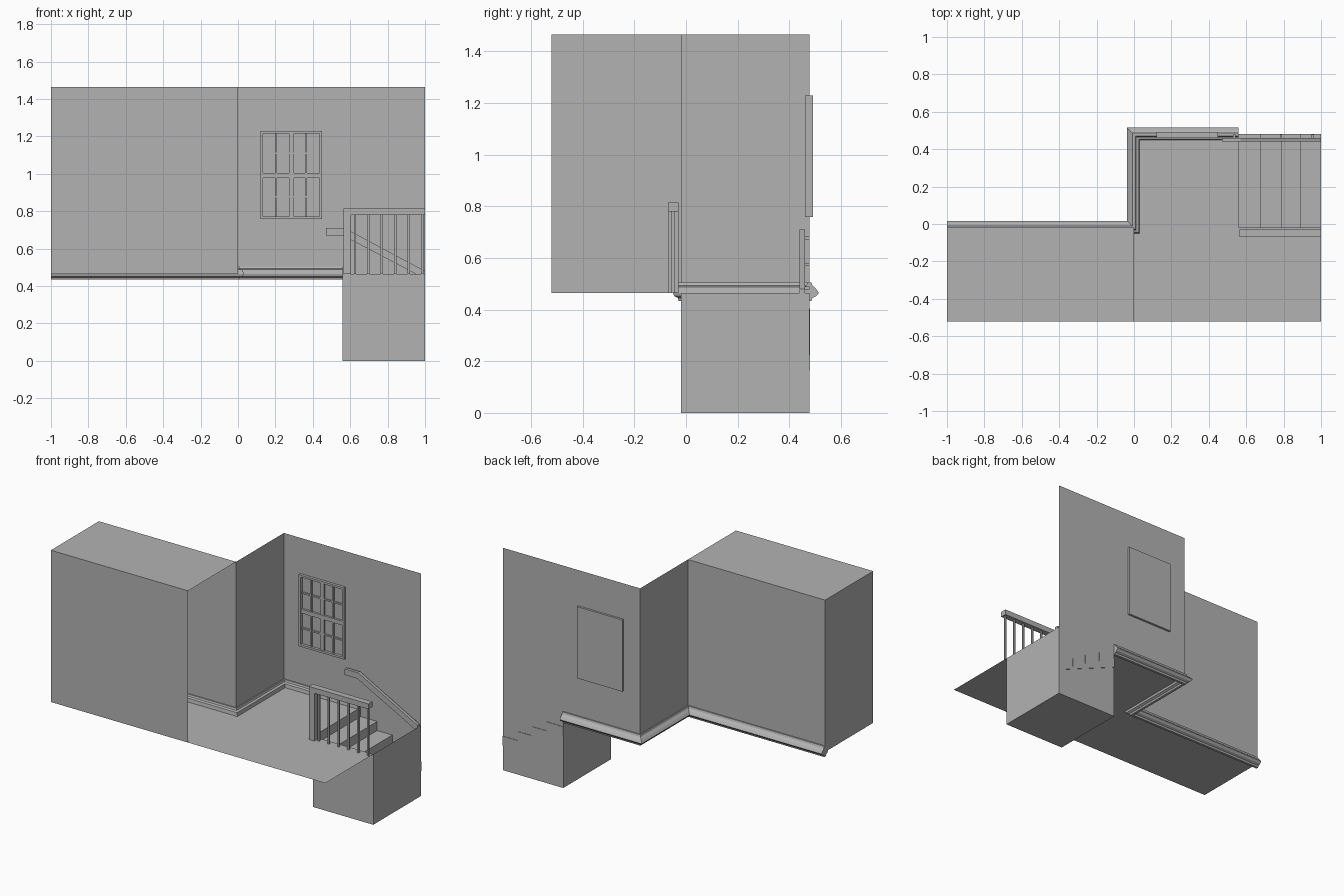
import bpy, bmesh
from mathutils import Vector

if "Cube" in bpy.data.objects:
    bpy.data.objects.remove(bpy.data.objects["Cube"])

grey = bpy.data.materials.new("plain grey")
grey.diffuse_color = (0.45, 0.45, 0.45, 1)
grey.use_nodes = True
grey.node_tree.nodes["Principled BSDF"].inputs["Base Color"].default_value = grey.diffuse_color

FLOOR, TOP = 0.465, 1.465        # floor and wall-top heights
FRONT, MID, BACK = -0.52, -0.02, 0.478
STAIR = 0.56                     # x where the stairwell starts


def finish(name, bm, recalc=True):
    if recalc:
        bmesh.ops.recalc_face_normals(bm, faces=bm.faces)
    me = bpy.data.meshes.new(name)
    bm.to_mesh(me)
    bm.free()
    me.materials.append(grey)
    ob = bpy.data.objects.new(name, me)
    bpy.context.collection.objects.link(ob)
    return ob


def sheet(name, *polys):
    """Thin single-sided panels, each a list of corners."""
    bm = bmesh.new()
    for p in polys:
        bm.faces.new([bm.verts.new(c) for c in p])
    return finish(name, bm, False)


def boxes(name, *bounds):
    """Boxes given as (x0, x1, y0, y1, z0, z1), joined in one object."""
    bm = bmesh.new()
    for x0, x1, y0, y1, z0, z1 in bounds:
        vs = bmesh.ops.create_cube(bm, size=1)["verts"]
        for v in vs:
            v.co = ((x0 + x1) / 2 + v.co.x * (x1 - x0),
                    (y0 + y1) / 2 + v.co.y * (y1 - y0),
                    (z0 + z1) / 2 + v.co.z * (z1 - z0))
    return finish(name, bm)


def prism(name, outline, y0, y1):
    """Outline in x, z extruded along y."""
    bm = bmesh.new()
    f = bm.faces.new([bm.verts.new((x, y0, z)) for x, z in outline])
    ext = bmesh.ops.extrude_face_region(bm, geom=[f])["geom"]
    for v in ext:
        if isinstance(v, bmesh.types.BMVert):
            v.co.y = y1
    return finish(name, bm)


def wall(a, b, z0, z1):
    """Corners of an upright panel from plan point a to b."""
    return [(*a, z0), (*b, z0), (*b, z1), (*a, z1)]


def flat(x0, x1, y0, y1, z):
    return [(x0, y0, z), (x1, y0, z), (x1, y1, z), (x0, y1, z)]


# Room shell: corridor on the left, open landing on the right
sheet("floor", flat(-1, 1, FRONT, MID, FLOOR), flat(0, STAIR, MID, BACK, FLOOR))
sheet("corridor_ceiling", flat(-1, 0, FRONT, MID, TOP))
sheet("corridor_walls",
      wall((-1, FRONT), (0, FRONT), FLOOR, TOP),
      wall((-1, MID), (-1, FRONT), FLOOR, TOP),
      wall((0, MID), (-1, MID), FLOOR, TOP))
sheet("landing_walls",
      wall((0, BACK), (0, MID), FLOOR, TOP),
      wall((1, BACK), (0, BACK), FLOOR, TOP))

# Stairwell sunk below the floor, open at the top
sheet("stairwell",
      wall((STAIR, MID), (1, MID), 0, FLOOR),
      wall((1, MID), (1, BACK), 0, FLOOR),
      wall((1, BACK), (STAIR, BACK), 0, FLOOR),
      wall((STAIR, BACK), (STAIR, MID), 0, FLOOR),
      flat(STAIR, 1, MID, BACK, 0)[::-1])

# Steps going down to the right
edges = [STAIR, 0.68, 0.79, 0.89, 1.0]
outline = [(STAIR, 0.345)]
for i in range(4):
    z = 0.405 - 0.06 * i
    outline += [(edges[i], z), (edges[i + 1], z)]
outline.append((1.0, 0.165))
prism("steps", outline, MID, BACK + 0.003)

# Moulding swept along the foot of the walls with mitred corners
profile = [(-0.030, 0.465), (-0.026, 0.488), (-0.012, 0.493), (-0.008, 0.505),
           (0.008, 0.505), (0.012, 0.493), (0.026, 0.480), (0.037, 0.465),
           (0.026, 0.452), (0.012, 0.445), (0.008, 0.434),
           (-0.008, 0.434), (-0.012, 0.445), (-0.026, 0.452)]
path = [Vector(p) for p in ((-1, MID), (0, MID), (0, BACK), (STAIR, BACK))]
side = [Vector((0, 1)), Vector((-1, 1)), Vector((-1, 1)), Vector((0, 1))]
bm = bmesh.new()
rings = [[bm.verts.new((p.x + n.x * o, p.y + n.y * o, z)) for o, z in profile]
         for p, n in zip(path, side)]
k = len(profile)
for a, b in zip(rings, rings[1:]):
    for i in range(k):
        j = (i + 1) % k
        bm.faces.new((a[i], a[j], b[j], b[i]))
bm.faces.new(rings[0])
bm.faces.new(rings[-1])
finish("wall_moulding", bm)

# Window: back panel, outer frame, two sashes with glazing bars
wx0, wx1, wz0, wz1 = 0.12, 0.45, 0.758, 1.23
y0, y1 = 0.46, 0.492
boxes("window_back", (wx0, wx1, 0.484, y1, wz0, wz1))
t = 0.014
boxes("window_frame",
      (wx0, wx0 + t, y0, y1, wz0, wz1), (wx1 - t, wx1, y0, y1, wz0, wz1),
      (wx0 + t, wx1 - t, y0, y1, wz0, wz0 + t),
      (wx0 + t, wx1 - t, y0, y1, wz1 - t, wz1))
boxes("window_sash_bars",
      (0.273, 0.299, 0.466, 0.48, wz0 + t, wz1 - t),
      (wx0 + t, wx1 - t, 0.464, 0.48, 0.978, 1.005),
      *[(x, x + 0.011, 0.469, 0.48, wz0 + t, wz1 - t) for x in (0.198, 0.358)],
      *[(wx0 + t, wx1 - t, 0.470, 0.48, z, z + 0.01) for z in (0.872, 1.105)])

# Railing beside the stairwell
boxes("railing_post", (0.565, 0.605, -0.07, -0.03, FLOOR, 0.78))
boxes("railing_top", (0.565, 1.0, -0.07, -0.03, 0.78, 0.815))
boxes("railing_balusters",
      *[(x - 0.006, x + 0.006, -0.056, -0.044, FLOOR, 0.78)
        for x in (0.625, 0.697, 0.769, 0.841, 0.913, 0.985)])

# Handrail on the back wall, level and then sloping with the steps
prism("wall_handrail", [(0.47, 0.67), (0.47, 0.71), (0.57, 0.71),
                        (1.0, 0.48), (1.0, 0.438), (0.56, 0.67)], 0.44, 0.46)
boxes("handrail_brackets",
      *[(x, x + 0.012, 0.458, BACK, z, z + 0.012)
        for x, z in ((0.53, 0.672), (0.78, 0.568), (0.95, 0.477))])
